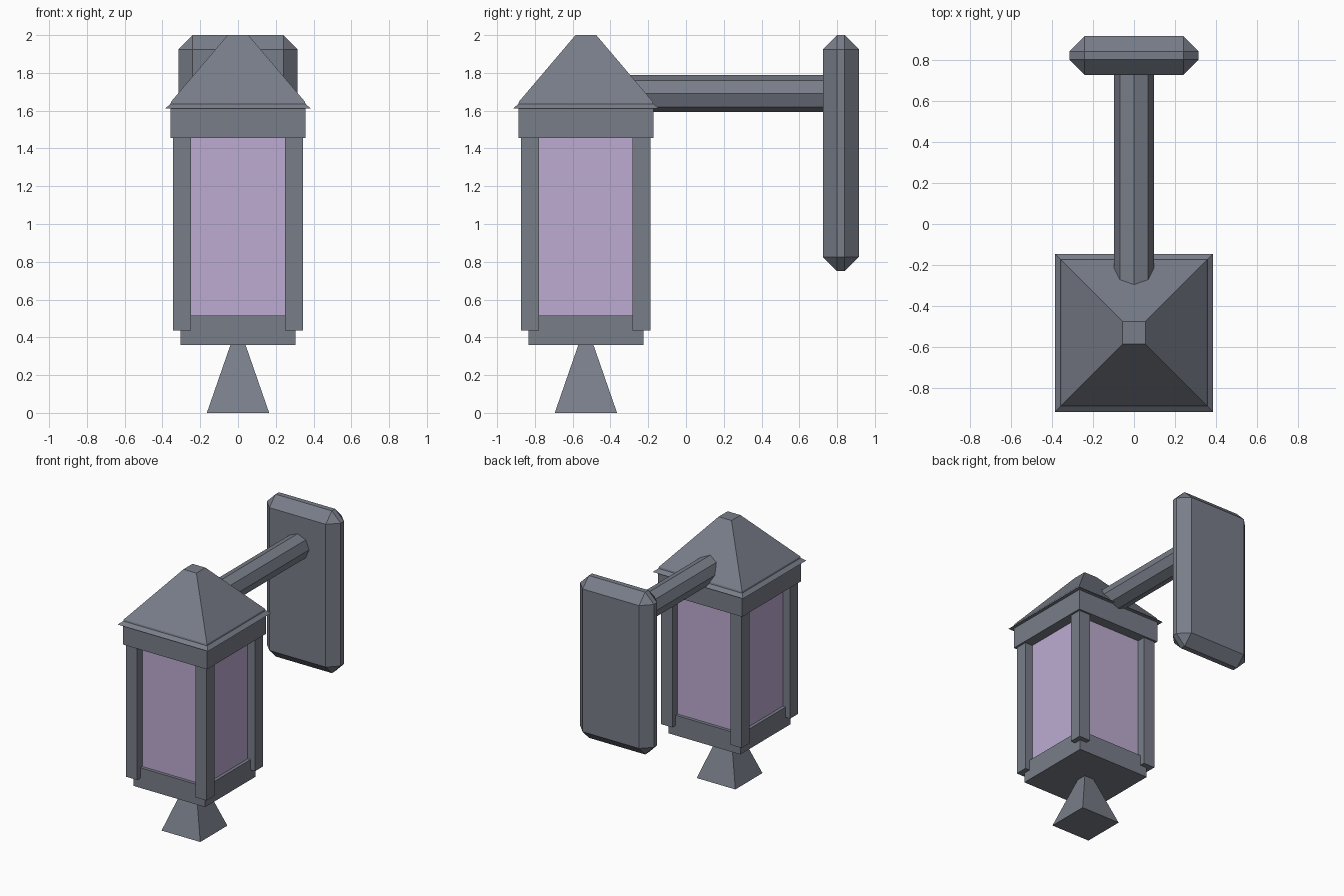
import bpy, bmesh, math
from mathutils import Matrix, Vector

cube = bpy.data.objects.get("Cube")
if cube:
    bpy.data.objects.remove(cube, do_unlink=True)

LANTERN_Y = -0.53


def material(name, colour):
    mat = bpy.data.materials.new(name)
    mat.use_nodes = True
    mat.diffuse_color = colour
    mat.node_tree.nodes["Principled BSDF"].inputs["Base Color"].default_value = colour
    return mat


metal = material("slate_metal", (0.19, 0.207, 0.25, 1))
glass = material("lilac_glass", (0.51, 0.41, 0.64, 1))


def finish(name, bm, mat):
    bmesh.ops.recalc_face_normals(bm, faces=bm.faces)
    mesh = bpy.data.meshes.new(name)
    bm.to_mesh(mesh)
    bm.free()
    mesh.materials.append(mat)
    obj = bpy.data.objects.new(name, mesh)
    bpy.context.collection.objects.link(obj)
    return obj


def square_stack(name, profile, mat, x=0, y=LANTERN_Y):
    """Closed square solid from (half width, height) pairs."""
    bm = bmesh.new()
    rings = []
    for half, z in profile:
        rings.append([bm.verts.new((x + sx * half, y + sy * half, z))
                      for sx, sy in ((-1, -1), (1, -1), (1, 1), (-1, 1))])
    for low, high in zip(rings, rings[1:]):
        for i in range(4):
            j = (i + 1) % 4
            bm.faces.new((low[i], low[j], high[j], high[i]))
    bm.faces.new(rings[0][::-1])
    bm.faces.new(rings[-1])
    return finish(name, bm, mat)


# Lantern body, from the bottom up
square_stack("bottom_finial", [(0.165, 0), (0.04, 0.36)], metal)
square_stack("base_block", [(0.305, 0.36), (0.305, 0.515)], metal)
square_stack("glass_panes", [(0.28, 0.5), (0.28, 1.47)], glass)
square_stack("top_collar", [(0.358, 1.455), (0.358, 1.62)], metal)
square_stack("roof", [(0.385, 1.612), (0.357, 1.636), (0.354, 1.648), (0.055, 2.0)], metal)

# Four corner posts
for side, sx in (("left", 1), ("right", -1)):
    for end, sy in (("front", -1), ("back", 1)):
        square_stack(f"{end}_{side}_post", [(0.0475, 0.435), (0.0475, 1.46)], metal,
                     sx * 0.2955, LANTERN_Y + sy * 0.2955)

# Octagonal arm running from the roof to the wall plate
bm = bmesh.new()
start, end = -0.35, 0.76
bmesh.ops.create_cone(bm, cap_ends=True, segments=8, radius1=0.098, radius2=0.098,
                      depth=end - start,
                      matrix=Matrix.Translation((0, (start + end) / 2, 1.69))
                      @ Matrix.Rotation(math.pi / 2, 4, "X"))
finish("support_arm", bm, metal)

# Chamfered wall plate
bm = bmesh.new()
bmesh.ops.create_cube(bm, size=1)
bmesh.ops.scale(bm, vec=Vector((0.63, 0.19, 1.25)), verts=bm.verts)
bmesh.ops.bevel(bm, geom=bm.edges[:], offset=0.075, offset_type="OFFSET",
                segments=1, profile=0.5, affect="EDGES")
bmesh.ops.translate(bm, vec=Vector((0, 0.82, 1.375)), verts=bm.verts)
finish("wall_plate", bm, metal)
